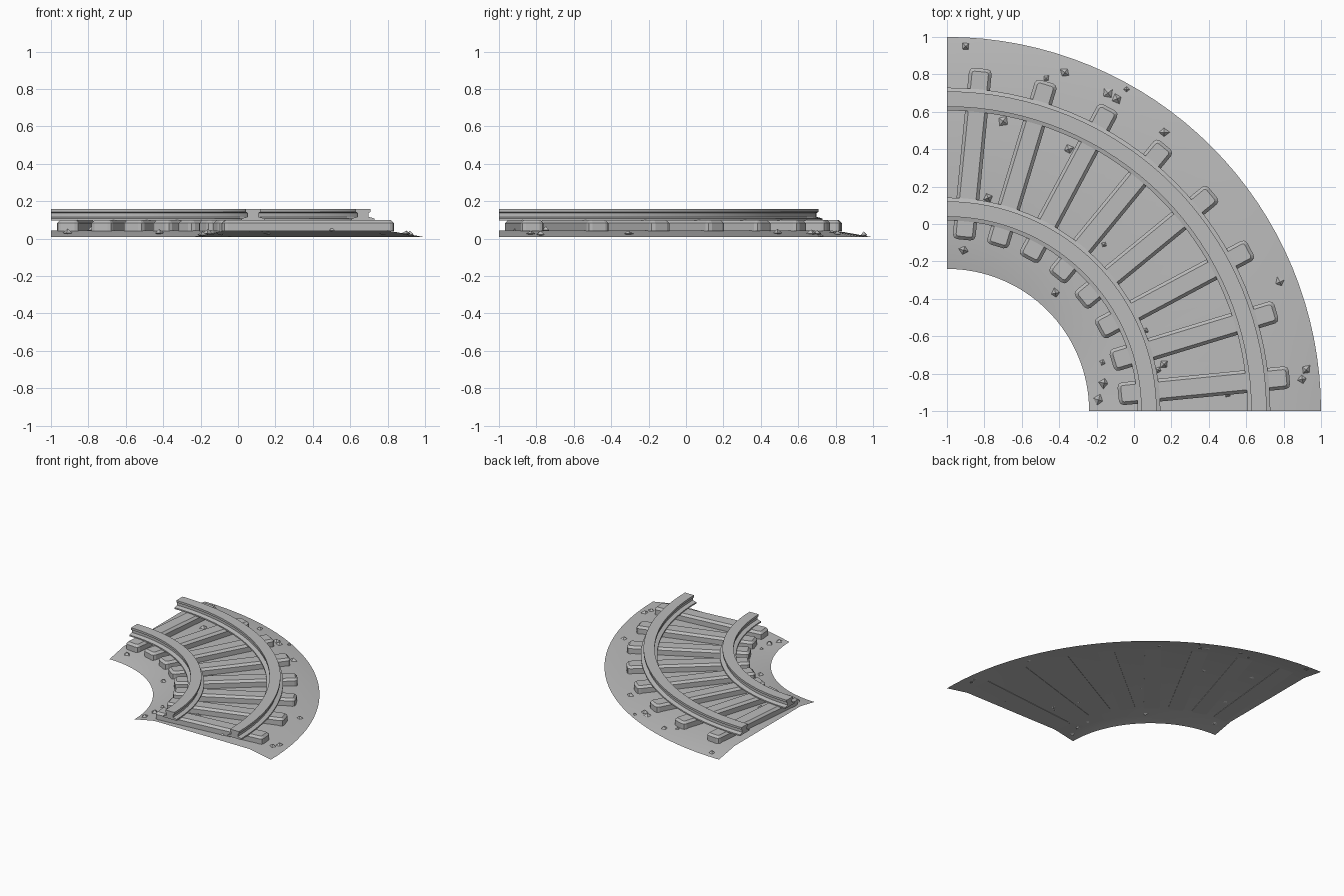
import bpy, bmesh, math, random
from mathutils import Vector, Matrix

random.seed(4)
if "Cube" in bpy.data.objects:
    bpy.data.objects.remove(bpy.data.objects["Cube"])

stone = bpy.data.materials.new("plain grey")
stone.use_nodes = True
grey = (0.5, 0.5, 0.5, 1)
stone.diffuse_color = grey
stone.node_tree.nodes["Principled BSDF"].inputs["Base Color"].default_value = grey

PIVOT = Vector((-1, -1, 0))  # centre of the quarter turn
STEPS = 32


def finish(name, bm, smooth=False):
    mesh = bpy.data.meshes.new(name)
    bm.to_mesh(mesh)
    bm.free()
    mesh.materials.append(stone)
    obj = bpy.data.objects.new(name, mesh)
    bpy.context.collection.objects.link(obj)
    if smooth:
        bpy.ops.object.select_all(action='DESELECT')
        bpy.context.view_layer.objects.active = obj
        obj.select_set(True)
        bpy.ops.object.shade_smooth_by_angle(angle=math.radians(20))
    return obj


def sweep(name, profile, closed):
    """Turn a (radius, height) profile through a quarter circle."""
    bm = bmesh.new()
    rings = []
    for i in range(STEPS + 1):
        a = math.pi / 2 * i / STEPS
        rings.append([bm.verts.new(PIVOT + Vector((r * math.cos(a), r * math.sin(a), z)))
                      for r, z in profile])
    n = len(profile)
    for near, far in zip(rings, rings[1:]):
        for k in range(n if closed else n - 1):
            m = (k + 1) % n
            bm.faces.new((near[k], near[m], far[m], far[k]))
    if closed:
        bm.faces.new(rings[0][::-1])
        bm.faces.new(rings[-1])
        bmesh.ops.recalc_face_normals(bm, faces=bm.faces)
    return finish(name, bm, True)


# Ballast bed: thin raised sheet with sloping shoulders
BED = [(0.76, 0.008), (0.94, 0.043), (1.80, 0.043), (2.0, 0.008)]
sweep("ballast_bed", BED, False)


def bed_height(r):
    for (r0, z0), (r1, z1) in zip(BED, BED[1:]):
        if r <= r1:
            return z0 + (z1 - z0) * (r - r0) / (r1 - r0)
    return BED[-1][1]


# Rails: foot, web and head
half = [(0.061, 0.097), (0.061, 0.108), (0.03, 0.117), (0.03, 0.138), (0.041, 0.143), (0.041, 0.16)]
for name, radius in (("inner_rail", 1.08), ("outer_rail", 1.668)):
    profile = [(radius + w, z) for w, z in half]
    profile += [(radius - w, z) for w, z in reversed(half)]
    sweep(name, profile, True)

# Sleepers: rounded corners in plan, chamfered top edge
for i in range(8):
    bm = bmesh.new()
    bmesh.ops.create_cube(bm, size=1, matrix=Matrix.Diagonal((0.92, 0.122, 0.06, 1)))
    upright = [e for e in bm.edges if abs(e.verts[0].co.z - e.verts[1].co.z) > 0.01]
    bmesh.ops.bevel(bm, geom=upright, offset=0.025, segments=2, profile=0.5, affect='EDGES')
    rim = [e for e in bm.edges if all(v.co.z > 0.029 for v in e.verts)]
    bmesh.ops.bevel(bm, geom=rim, offset=0.017, segments=1, affect='EDGES')
    angle = math.radians(5.625 + 11.25 * i)
    place = Matrix.Translation(PIVOT) @ Matrix.Rotation(angle, 4, 'Z')
    place = place @ Matrix.Translation((1.38, 0, 0.07))
    bmesh.ops.transform(bm, matrix=place, verts=bm.verts)
    finish("sleeper_%d" % (i + 1), bm)


# Loose stones: jagged eight-sided pebbles
def stones(name, spots, size):
    bm = bmesh.new()
    for x, y in spots:
        base = Vector((x, y, bed_height((Vector((x, y, 0)) - PIVOT).length)))
        turn = Matrix.Rotation(random.uniform(0, math.pi), 3, 'Z')
        pts = []
        for axis in ((1, 0, 0), (0, 1, 0), (-1, 0, 0), (0, -1, 0), (0, 0, 0.75), (0, 0, -0.35)):
            p = turn @ Vector(axis) * size * random.uniform(0.8, 1.2)
            pts.append(bm.verts.new(base + p + Vector((0, 0, size * 0.1))))
        for k in range(4):
            m = (k + 1) % 4
            bm.faces.new((pts[k], pts[m], pts[4]))
            bm.faces.new((pts[m], pts[k], pts[5]))
    finish(name, bm)


stones("large_stones", [
    (-0.90, 0.95), (-0.37, 0.81), (-0.14, 0.70), (-0.09, 0.67), (0.16, 0.49),
    (-0.70, 0.55), (-0.35, 0.40), (-0.78, 0.14), (-0.91, -0.14), (-0.42, -0.37),
    (0.16, -0.75), (-0.16, -0.85), (-0.19, -0.94), (0.78, -0.31), (0.92, -0.78),
    (0.90, -0.83)], 0.027)
stones("small_stones", [
    (-0.47, 0.78), (-0.04, 0.72), (-0.16, -0.11), (0.06, -0.57), (-0.17, -0.74),
    (0.13, -0.78), (0.50, -0.91)], 0.017)
